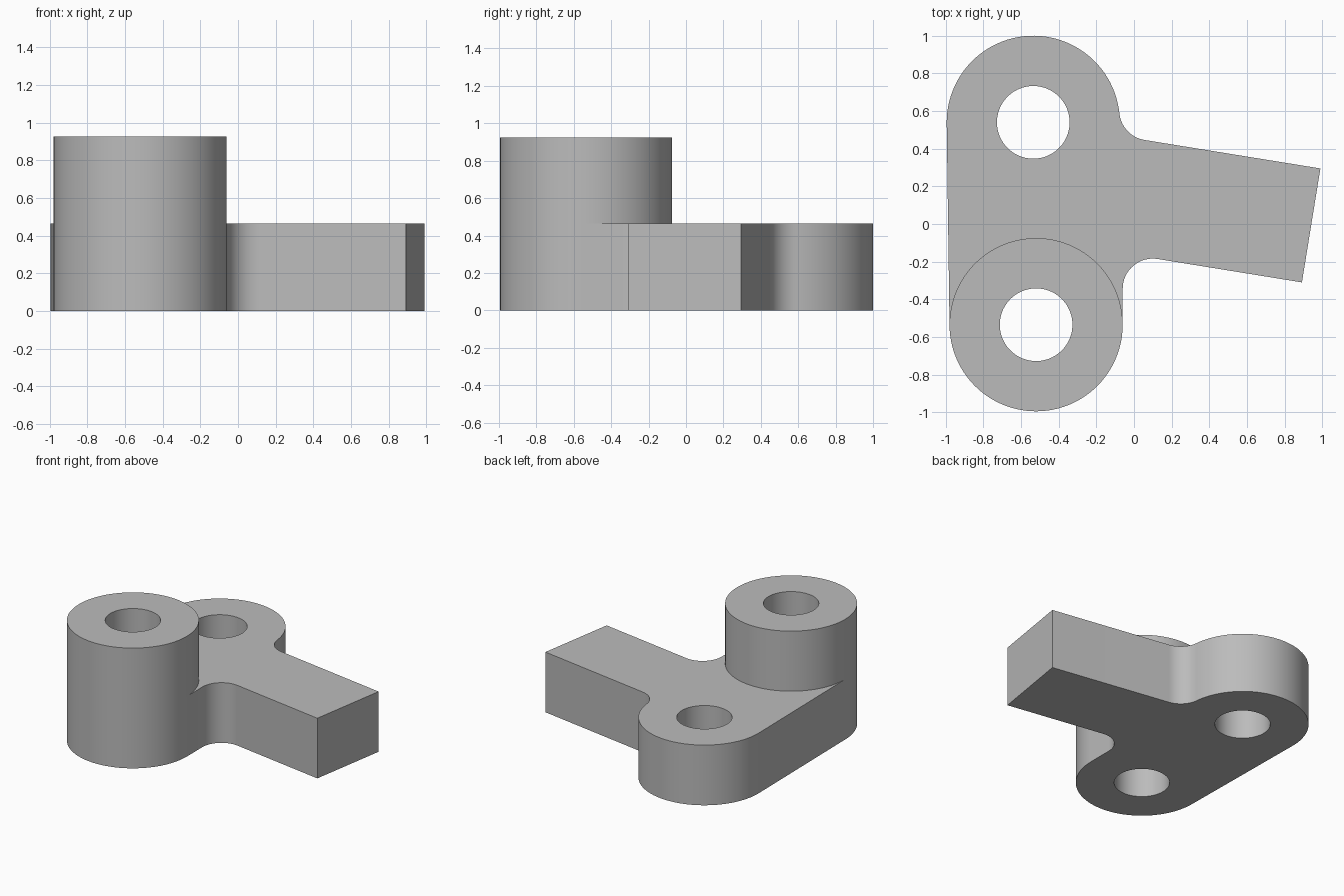
import bpy
import bmesh
from math import atan2, cos, sin, pi, radians, sqrt
from mathutils import Vector

cube = bpy.data.objects.get("Cube")
if cube:
    bpy.data.objects.remove(cube, do_unlink=True)

PLATE_H, BOSS_H = 0.463, 0.925
EYE_R, HOLE_R, FILLET_R = 0.46, 0.193, 0.16
BACK = Vector((-0.535, 0.54))
FRONT = Vector((-0.52, -0.535))
TIP_BACK = Vector((0.99, 0.295))
TIP_FRONT = Vector((0.892, -0.31))

grey = bpy.data.materials.new("plain_grey")
grey.use_nodes = True
colour = (0.5, 0.5, 0.5, 1)
grey.diffuse_color = colour
grey.node_tree.nodes["Principled BSDF"].inputs["Base Color"].default_value = colour


def arc(centre, radius, start, end, steps):
    return [centre + radius * Vector((cos(a), sin(a)))
            for a in (start + (end - start) * i / steps for i in range(steps + 1))]


def circle(centre, radius, steps=96):
    return arc(centre, radius, 0, 2 * pi, steps)[:-1]


def slab(name, loops, bottom, top, open_bottom=False):
    """Extrude an outline with holes into a solid of flat caps and smooth walls."""
    bm = bmesh.new()
    edges = []
    for loop in loops:
        verts = [bm.verts.new((p.x, p.y, bottom)) for p in loop]
        edges += [bm.edges.new((v, verts[i - 1])) for i, v in enumerate(verts)]
    bmesh.ops.triangle_fill(bm, edges=edges, use_beauty=True)
    base = bm.faces[:]
    result = bmesh.ops.extrude_face_region(bm, geom=base, use_keep_orig=True)
    moved = [g for g in result["geom"] if isinstance(g, bmesh.types.BMVert)]
    bmesh.ops.translate(bm, verts=moved, vec=(0, 0, top - bottom))
    bmesh.ops.recalc_face_normals(bm, faces=bm.faces[:])
    if open_bottom:
        lower = [f for f in bm.faces if all(v.co.z < bottom + 0.001 for v in f.verts)]
        bmesh.ops.delete(bm, geom=lower, context="FACES_ONLY")
    mesh = bpy.data.meshes.new(name)
    bm.to_mesh(mesh)
    bm.free()
    mesh.materials.append(grey)
    obj = bpy.data.objects.new(name, mesh)
    bpy.context.collection.objects.link(obj)
    bpy.ops.object.select_all(action="DESELECT")
    obj.select_set(True)
    bpy.context.view_layer.objects.active = obj
    bpy.ops.object.shade_smooth_by_angle(angle=radians(30))


# Arm axes: normal points to the back side, along points to the tip
normal = (TIP_BACK - TIP_FRONT).normalized()
along = Vector((normal.y, -normal.x))
tilt = atan2(normal.y, normal.x)

# Back fillet touches the back eye and the arm
offset = TIP_BACK.dot(normal) + FILLET_R - BACK.dot(normal)
reach = sqrt((EYE_R + FILLET_R) ** 2 - offset ** 2)
fillet_back = BACK + normal * offset + along * reach
touch = fillet_back - BACK
touch_angle = atan2(touch.y, touch.x)

# Front fillet touches the upright side of the front eye and the arm
fx = FRONT.x + EYE_R + FILLET_R
fy = (TIP_FRONT.dot(normal) - FILLET_R - fx * normal.x) / normal.y
fillet_front = Vector((fx, fy))

# Plate outline, counter-clockwise
outline = arc(FRONT, EYE_R, pi, 2 * pi, 48)
outline += arc(fillet_front, FILLET_R, pi, tilt, 16)
outline += [TIP_FRONT, TIP_BACK]
outline += arc(fillet_back, FILLET_R, tilt - pi, touch_angle - pi, 16)
outline += arc(BACK, EYE_R, touch_angle, pi, 48)[1:]

slab("bracket_plate", [outline, circle(BACK, HOLE_R), circle(FRONT, HOLE_R)], 0, PLATE_H)

# Raised boss above the front eye
slab("raised_boss", [circle(FRONT, EYE_R), circle(FRONT, HOLE_R)], PLATE_H, BOSS_H, True)
